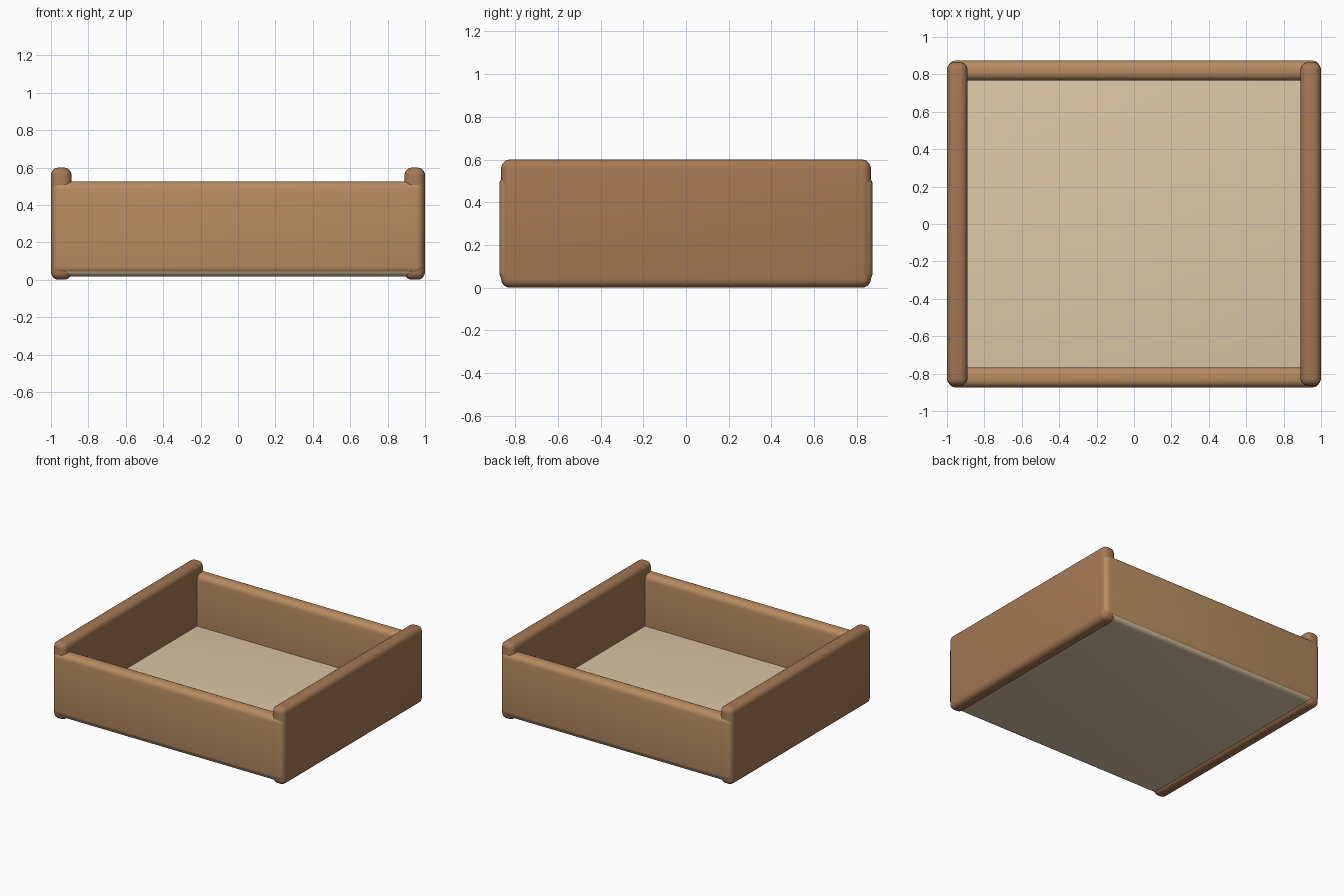
import bpy
import math

if "Cube" in bpy.data.objects:
    bpy.data.objects.remove(bpy.data.objects["Cube"])


def material(name, rgb):
    m = bpy.data.materials.new(name)
    m.diffuse_color = (*rgb, 1)
    m.use_nodes = True
    m.node_tree.nodes["Principled BSDF"].inputs["Base Color"].default_value = m.diffuse_color
    return m


side_wood = material("side_wood", (0.376, 0.188, 0.087))
end_wood = material("end_wood", (0.479, 0.262, 0.117))
base_wood = material("base_wood", (0.72, 0.58, 0.38))


def board(name, x, y, z, mat, radius=0.042):
    """Rounded board given its (min, max) extent on each axis."""
    spans = (x, y, z)
    bpy.ops.mesh.primitive_cube_add(size=1, location=[(a + b) / 2 for a, b in spans])
    ob = bpy.context.object
    ob.name = name
    ob.scale = [b - a for a, b in spans]
    bpy.ops.object.transform_apply(location=False, rotation=False, scale=True)
    ob.data.materials.append(mat)
    bevel = ob.modifiers.new("rounded_edges", 'BEVEL')
    bevel.width = radius
    bevel.segments = 5
    bpy.ops.object.modifier_apply(modifier=bevel.name)
    bpy.ops.object.shade_smooth_by_angle(angle=math.radians(35))
    return ob


# Tray floor, slightly raised above the feet of the side panels
board("floor_panel", (-0.98, 0.98), (-0.868, 0.868), (0.018, 0.125), base_wood)

# Tall side panels, which also form the feet
for name, s in (("left", -1), ("right", 1)):
    board(name + "_side_panel", sorted((s * 1.0, s * 0.89)), (-0.866, 0.866),
          (0, 0.6), side_wood)

# Lower front and back panels
for name, s in (("front", -1), ("back", 1)):
    board(name + "_panel", (-0.995, 0.995), sorted((s * 0.874, s * 0.767)),
          (0.028, 0.525), end_wood)
